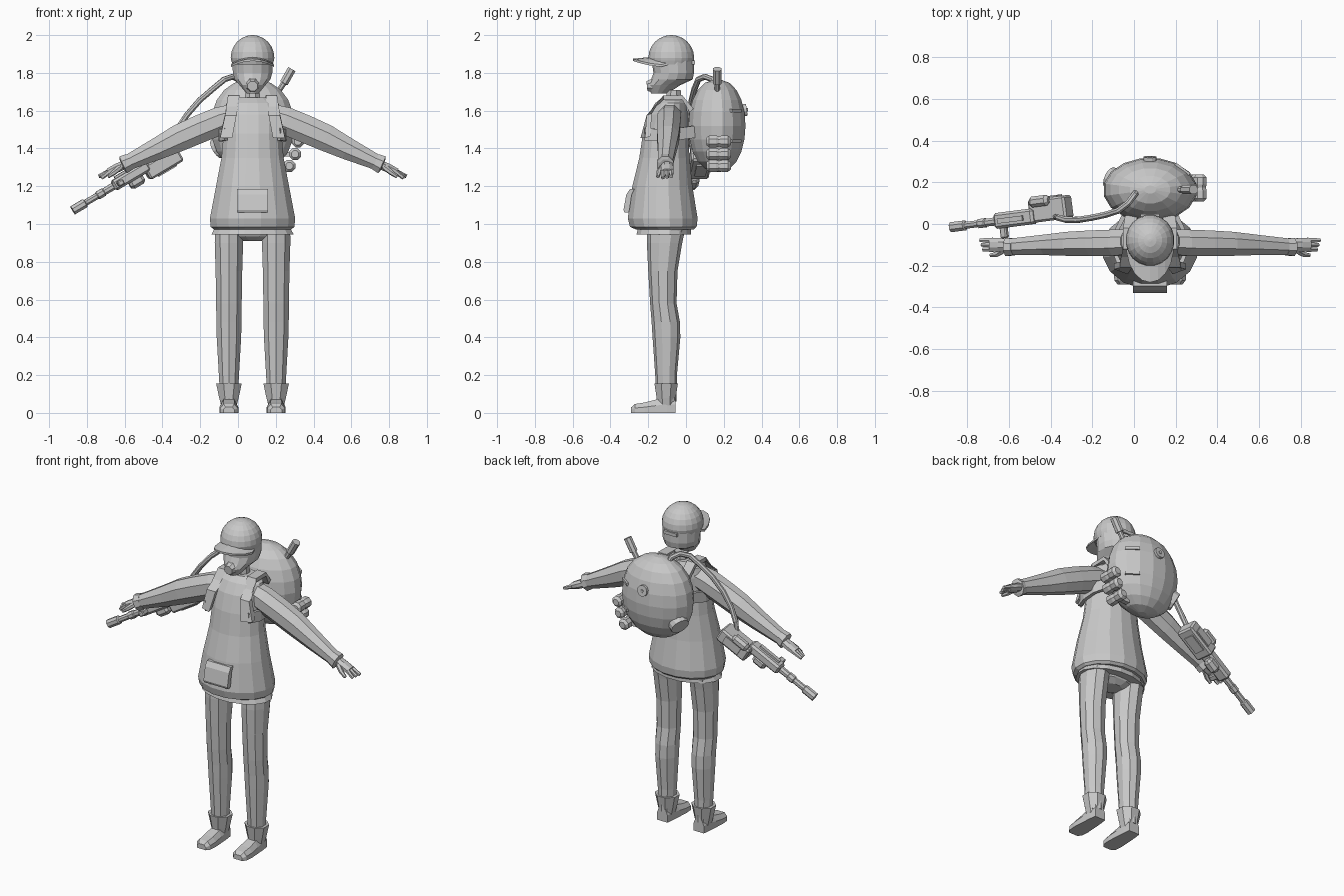
import bpy, bmesh, math
from mathutils import Vector, Matrix

V = Vector
grey = bpy.data.materials.new("plain grey")
grey.diffuse_color = (0.58, 0.58, 0.58, 1)
BODY = Matrix.Translation((0.077, 0, 0))   # body centre line


def loft(name, sections, mat=BODY, cap=True):
    """Skin a list of equal-length point loops."""
    bm = bmesh.new()
    rows = [[bm.verts.new(mat @ V(p)) for p in s] for s in sections]
    n = len(rows[0])
    for r0, r1 in zip(rows, rows[1:]):
        for i in range(n):
            j = (i + 1) % n
            bm.faces.new((r0[i], r0[j], r1[j], r1[i]))
    if cap:
        bm.faces.new(rows[0][::-1])
        bm.faces.new(rows[-1])
    bmesh.ops.recalc_face_normals(bm, faces=bm.faces)
    me = bpy.data.meshes.new(name)
    bm.to_mesh(me)
    bm.free()
    me.materials.append(grey)
    ob = bpy.data.objects.new(name, me)
    bpy.context.collection.objects.link(ob)
    return ob


def ring(c, a, b, n=12):
    c, a, b = V(c), V(a), V(b)
    return [c + a * math.cos(t) + b * math.sin(t)
            for t in ((i + 0.5) * 2 * math.pi / n for i in range(n))]


def stack(name, rows, n=12, x=0, **kw):
    """Horizontal elliptical rings given as z, front y, back y, half width."""
    return loft(name, [ring((x, (f + k) / 2, z), (w, 0, 0), (0, (k - f) / 2, 0), n)
                       for z, f, k, w in rows], **kw)


def tube(name, pts, radii, n=8, mat=BODY):
    pts = [V(p) for p in pts]
    secs = []
    for i, p in enumerate(pts):
        d = (pts[min(i + 1, len(pts) - 1)] - pts[max(i - 1, 0)]).normalized()
        ref = V((0, 0, 1)) if abs(d.z) < 0.95 else V((0, 1, 0))
        a = d.cross(ref).normalized()
        r = radii[i] if isinstance(radii, (list, tuple)) else radii
        secs.append(ring(p, a * r, d.cross(a) * r, n))
    return loft(name, secs, mat)


def ribbon(name, pts, wide, thick):
    """Flat strap following a path."""
    secs = []
    for p, w, t in zip(pts, wide, thick):
        p, w, t = V(p), V(w), V(t)
        secs.append([p - w - t, p + w - t, p + w + t, p - w + t])
    return loft(name, secs)


def box(name, lo, hi, mat=BODY, bevel=0):
    (x0, y0, z0), (x1, y1, z1) = lo, hi
    ob = loft(name, [[(x0, y0, z), (x1, y0, z), (x1, y1, z), (x0, y1, z)] for z in (z0, z1)], mat)
    if bevel:
        m = ob.modifiers.new("bevel", 'BEVEL')
        m.width, m.segments = bevel, 1
    return ob


# Head, mask and cap
stack("head", [(1.69, -.185, -.10, .032), (1.735, -.20, -.03, .07), (1.765, -.185, .035, .097),
               (1.80, -.172, .042, .107), (1.88, -.185, .042, .11)], 14)
tube("mask_filter", [(0, -.16, 1.735), (0, -.207, 1.73)], [.045, .028], 8)
stack("neck", [(1.64, -.11, -.02, .045), (1.71, -.105, -.025, .04)], 8)
dome = [(1.845, .108), (1.865, .114)] + [
    (1.88 + .12 * math.sin(math.radians(a)), .117 * math.cos(math.radians(a)))
    for a in (0, 15, 30, 45, 60, 75, 87)]
stack("cap", [(z, -.078 - r * 1.05, -.078 + r * 1.05, r) for z, r in dome], 20)
visor = []
for i in range(9):
    t = math.radians(-80 + 20 * i)
    x, q = math.sin(t), math.cos(t)
    droop = 1.885 - .032 * x * x
    inner, outer = V((.108 * x, -.078 - .10 * q, droop)), V((.115 * x, -.10 - .18 * q, droop - .01))
    visor.append([inner, outer, outer - V((0, 0, .012)), inner - V((0, 0, .012))])
loft("cap_visor", visor)
box("cap_strap", (-.045, .03, 1.845), (.045, .048, 1.865))

# Coat, hem, pelvis and pocket
stack("coat", [(.972, -.27, .045, .21), (.985, -.30, .06, .226), (1.03, -.312, .065, .23),
               (1.2, -.287, .037, .197), (1.35, -.25, .022, .168), (1.48, -.23, .012, .156),
               (1.58, -.20, .01, .162), (1.64, -.165, .005, .14), (1.67, -.125, -.01, .095)], 16)
stack("under_hem", [(.945, -.265, .03, .222), (.985, -.255, .03, .20)], 16)
stack("pelvis", [(.91, -.15, -.05, .06), (.935, -.19, -.02, .15), (.99, -.22, .0, .19)], 12)
ribbon("front_pocket", [(0, -.315, 1.06), (0, -.315, 1.075), (0, -.302, 1.155), (0, -.285, 1.185)],
       [(.082, 0, 0)] * 4, [(0, .01, 0), (0, .016, 0), (0, .014, 0), (0, .012, 0)])

for s, side in ((-1, "left"), (1, "right")):
    # Legs, boot cuffs and shoes
    X = s * .125
    stack(side + "_leg", [(.06, -.155, -.05, .048), (.2, -.163, -.048, .056), (.4, -.177, -.03, .068),
                          (.48, -.182, -.032, .07), (.58, -.19, -.05, .071), (.75, -.20, -.045, .074),
                          (.9, -.207, -.02, .079), (.97, -.205, -.005, .078)], 10, X)
    stack(side + "_boot_cuff", [(.04, -.155, -.055, .045), (.08, -.16, -.05, .056),
                                (.155, -.172, -.038, .073)], 8, X)
    loft(side + "_shoe", [[(X - w, y, 0), (X + w, y, 0), (X + w, y, h * .55), (X + w * .6, y, h),
                           (X - w * .6, y, h), (X - w, y, h * .55)]
                          for y, w, h in ((-.055, .036, .08), (-.10, .042, .085), (-.16, .046, .07),
                                          (-.22, .05, .055), (-.27, .046, .047), (-.29, .03, .03))])

    # Sleeves and cuffs
    up = V((s * .42, 0, .907))
    arm = [(.09, 1.575, .07, .065, -.085), (.17, 1.548, .08, .068, -.09), (.28, 1.503, .08, .066, -.092),
           (.39, 1.455, .077, .062, -.095), (.50, 1.40, .064, .053, -.10), (.675, 1.318, .042, .042, -.11)]
    loft(side + "_sleeve", [ring((s * o, y, z), up * h, (0, w, 0), 8) for o, z, h, w, y in arm])
    loft(side + "_cuff", [ring((s * o, -.11, z), up * r, (0, r * .9, 0), 8)
                          for o, z, r in ((.65, 1.33, .047), (.685, 1.313, .053), (.69, 1.311, .035))])
    # Hand, fingers and thumb
    palm = [(.67, 1.318, .025, .03), (.72, 1.295, .026, .036), (.765, 1.275, .02, .034)]
    loft(side + "_palm", [ring((s * o, -.10, z), up * h, (0, w, 0), 8) for o, z, h, w in palm])
    for k in range(3):
        y = -.078 - .022 * k
        tube(side + "_finger", [(s * .755, y, 1.28), (s * (.815 - .008 * k), y, 1.252 - .004 * k)],
             [.014, .010], 6)
    tube(side + "_thumb", [(s * .70, -.125, 1.30), (s * .735, -.145, 1.272), (s * .765, -.15, 1.25)],
         [.016, .014, .009], 6)

    # Pack straps over the shoulder and around the ribs
    ribbon(side + "_shoulder_strap",
           [(s * .09, .03, 1.60), (s * .10, -.02, 1.67), (s * .10, -.12, 1.668), (s * .115, -.195, 1.58),
            (s * .14, -.215, 1.46)],
           [(.03, 0, 0)] * 4 + [(.032, s * .012, 0)],
           [(0, .01, .01)] + [(0, 0, .012)] * 2 + [(0, .014, .005)] * 2)
    ribbon(side + "_side_strap",
           [(s * .14, -.21, 1.475), (s * .168, -.14, 1.47), (s * .17, -.05, 1.475), (s * .12, .05, 1.49)],
           [(0, 0, .032)] * 4, [(s * .008, -.01, 0)] + [(s * .01, 0, 0)] * 2 + [(s * .008, .01, 0)])

# Rounded back pack
P = V((0, .165, 1.52))
pack = []
for i in range(11):
    t = math.radians(-85 + 17 * i)
    c = math.cos(t) ** .85
    pack.append((P.z + .245 * math.sin(t), P.y - .155 * c, P.y + .153 * c, .226 * c))
stack("pack", pack, 16)
tube("pack_valve", [(0, .29, 1.60), (0, .322, 1.605)], .033, 12)
tube("pack_valve_core", [(0, .31, 1.605), (0, .327, 1.605)], .01, 8)
# Side vent with crossed bars
g = P + V((-.178, .05, -.115))
out = V((-.80, .36, -.48)).normalized()
u = out.cross(V((0, 0, 1))).normalized()
w = out.cross(u)
tube("vent_ring", [g - out * .03, g + out * .018, g + out * .018, g + out * .008],
     [.058, .055, .042, .04], 12)
for k in range(3):
    d = u * math.cos(k * math.pi / 3) + w * math.sin(k * math.pi / 3)
    tube("vent_bar", [g + out * .012 - d * .045, g + out * .012 + d * .045], .006, 4)
# Thin seams on the other flank
for z, a in ((1.60, .75), (1.44, .75)):
    c = V((.226 * math.cos(a) * .93, P.y + .153 * math.sin(a) * .93, z))
    d = V((-math.sin(a) * .05, math.cos(a) * .035, 0))
    tube("pack_seam", [c - d, c + d], .012, 4)

# Canisters, antenna and hose
for x, z in ((.24, 1.437), (.225, 1.37), (.195, 1.307)):
    tube("canister", [(x, y, z) for y in (.108, .122, .16, .175, .19, .222, .237)],
         [.02, .034, .034, .029, .034, .034, .02], 8)
    box("canister_bracket", (x - .08, .16, z - .012), (x, .19, z + .012))
tube("antenna", [(.11, .165, 1.66), (.165, .165, 1.745), (.166, .165, 1.746), (.208, .165, 1.82)],
     [.016, .016, .024, .024], 8)
tube("hose", [(-.06, .16, 1.72), (-.075, .14, 1.765), (-.105, .10, 1.78), (-.15, .065, 1.765),
              (-.21, .045, 1.715), (-.28, .03, 1.655), (-.345, .02, 1.58), (-.40, .02, 1.50),
              (-.44, .03, 1.42), (-.46, .04, 1.35)], .016, 8)

# Tool held beside the arm, built along its own axis from the nozzle
ax = V((.855, .11, .507)).normalized()
ay = V((-ax.y, ax.x, 0)).normalized()
az = ax.cross(ay)
G = Matrix.Translation((-.875, -.015, 1.072)) @ Matrix((ax, ay, az)).transposed().to_4x4()
tube("barrel", [(0, 0, 0), (.075, 0, 0), (.08, 0, 0), (.15, 0, 0), (.155, 0, 0), (.19, 0, 0), (.195, 0, 0),
                (.29, 0, 0)], [.026, .026, .018, .018, .024, .024, .02, .022], 8, G)
box("receiver", (.25, -.036, -.028), (.47, .04, .03), G, .012)
box("rear_block", (.44, -.03, -.072), (.645, .082, .012), G, .01)
box("top_rail", (.28, -.012, .025), (.42, .012, .042), G)
box("block_panel", (.49, .08, -.055), (.60, .089, -.005), G)
box("block_under_panel", (.49, .0, -.08), (.60, .06, -.071), G)
tube("under_tank", [(.33, .01, -.04), (.345, .01, -.04), (.40, .01, -.04), (.415, .01, -.04)],
     [.02, .032, .032, .02], 8, G)
tube("side_tank", [(.46, .07, .015), (.475, .07, .015), (.55, .07, .015), (.565, .07, .015)],
     [.015, .028, .028, .015], 8, G)
box("hand_grip", (.27, -.085, -.015), (.305, -.03, .015), G, .006)
